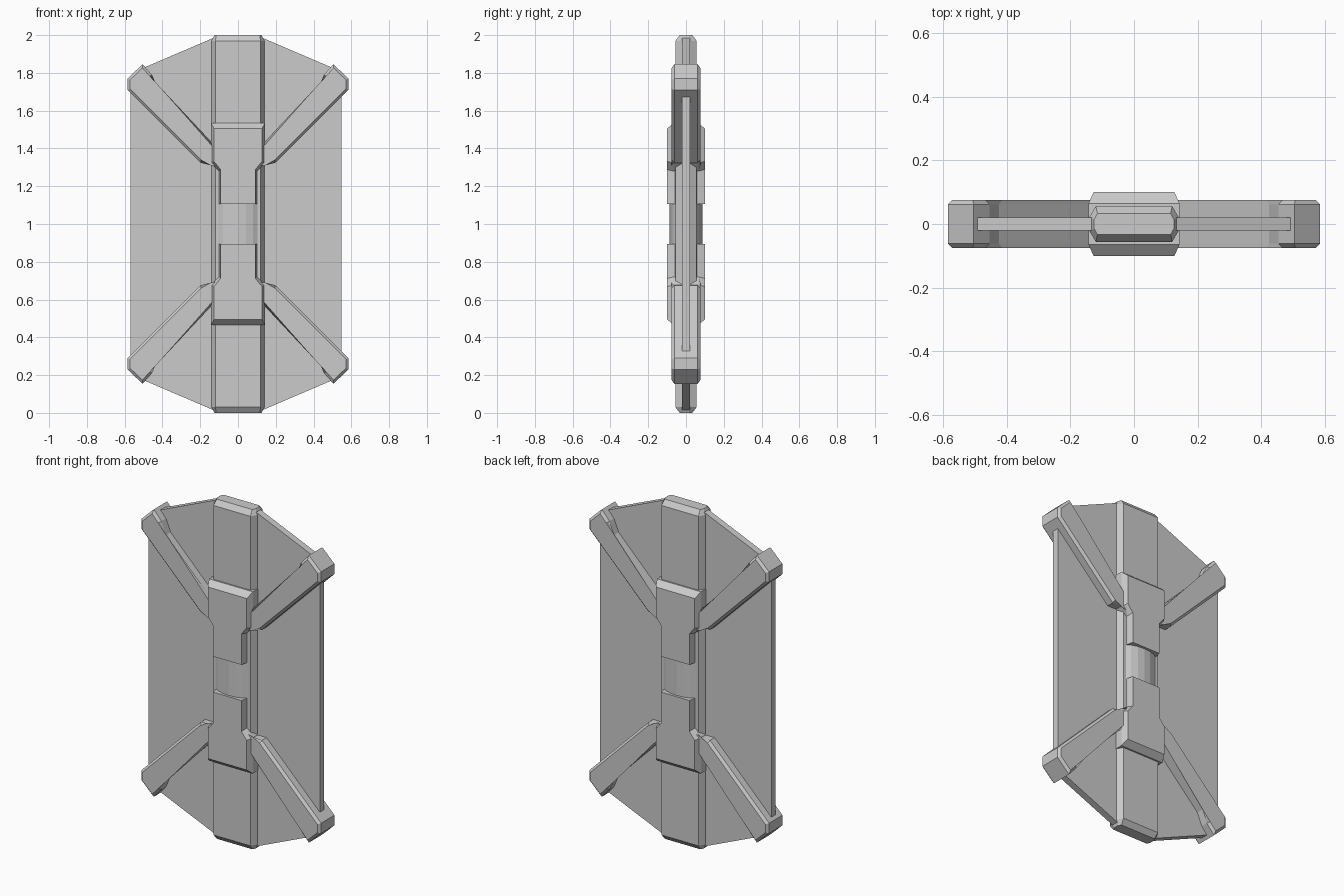
import bpy, bmesh, math

if "Cube" in bpy.data.objects:
    bpy.data.objects.remove(bpy.data.objects["Cube"])


def loft(name, rings, bevel=0.0):
    """Skin equal-length rings of points, cap both ends, optionally chamfer the cap rims."""
    bm = bmesh.new()
    loops = [[bm.verts.new(p) for p in ring] for ring in rings]
    n = len(rings[0])
    for a, b in zip(loops, loops[1:]):
        for i in range(n):
            j = (i + 1) % n
            bm.faces.new((a[i], a[j], b[j], b[i]))
    caps = [bm.faces.new(loops[0]), bm.faces.new(loops[-1])]
    if bevel:
        rim = [e for f in caps for e in f.edges]
        bmesh.ops.bevel(bm, geom=rim, offset=bevel, segments=1, affect='EDGES')
    bmesh.ops.recalc_face_normals(bm, faces=bm.faces)
    mesh = bpy.data.meshes.new(name)
    bm.to_mesh(mesh)
    bm.free()
    obj = bpy.data.objects.new(name, mesh)
    bpy.context.collection.objects.link(obj)
    return obj


def front_ring(profile, y, sx=1, flip=False):
    """Place an (x, z) profile at depth y, optionally mirrored in x or about z = 1."""
    return [(sx * x, y, 2 - z if flip else z) for x, z in profile]


# Central spine: octagonal bar with tapered ends
def spine_ring(x_out, x_in, y_out, y_in, z):
    return [(x_out, -y_in, z), (x_out, y_in, z), (x_in, y_out, z), (-x_in, y_out, z),
            (-x_out, y_in, z), (-x_out, -y_in, z), (-x_in, -y_out, z), (x_in, -y_out, z)]


end = (0.125, 0.115, 0.033, 0.015)
body = (0.14, 0.12, 0.056, 0.022)
loft("spine", [spine_ring(*end, 0), spine_ring(*body, 0.03),
               spine_ring(*body, 1.97), spine_ring(*end, 2)])

# Rounded grip in the middle
SIDES = 20
loft("grip", [[(0.137 * math.cos(math.tau * i / SIDES), 0.087 * math.sin(math.tau * i / SIDES), z)
               for i in range(SIDES)] for z in (0.68, 1.32)])

# Clamps: wide block with a narrow tongue over the grip
def clamp_profile(wide, neck, top, shoulder):
    half = [(neck, 1.105), (neck, shoulder), (wide, shoulder + 0.043), (wide, top)]
    return half + [(-x, z) for x, z in reversed(half)]


outer = clamp_profile(0.143, 0.10, 1.535, 1.28)
inner = clamp_profile(0.127, 0.092, 1.505, 1.288)
for flip, place in ((False, "upper"), (True, "lower")):
    loft(place + "_clamp", [front_ring(p, y, 1, flip) for p, y in
                            ((inner, -0.1), (outer, -0.065), (outer, 0.065), (inner, 0.1))])

# Four diagonal arms with hooked tips
arm = [(0.08, 1.37), (0.425, 1.717), (0.455, 1.79), (0.505, 1.846), (0.585, 1.77),
       (0.585, 1.71), (0.2, 1.325), (0.14, 1.325), (0.08, 1.27)]
for flip, place in ((False, "upper"), (True, "lower")):
    for sx, side in ((1, "right"), (-1, "left")):
        loft(f"{place}_{side}_arm",
             [front_ring(arm, y, sx, flip) for y in (-0.076, 0.076)], bevel=0.014)

# Thin panels stretched between the arms and the spine
for sx, side, edge in ((1, "right", 0.547), (-1, "left", 0.57)):
    half = [(0.1, 1.99), (0.13, 1.985), (0.505, 1.825), (edge, 1.75)]
    panel = half + [(x, 2 - z) for x, z in reversed(half)]
    loft(side + "_panel", [front_ring(panel, y, sx) for y in (-0.02, 0.02)])
